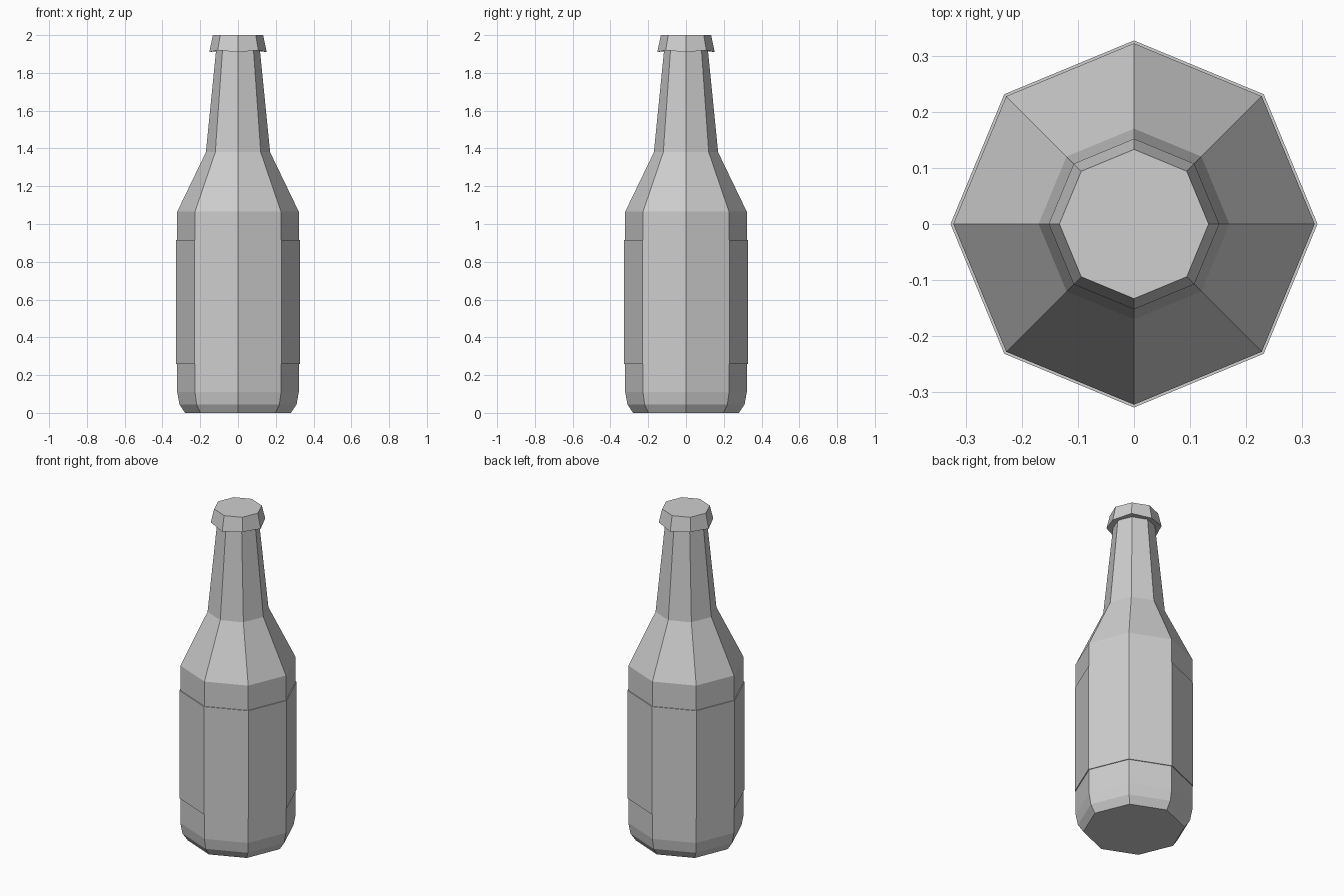
import bpy, bmesh
from math import cos, sin, pi

cube = bpy.data.objects.get("Cube")
if cube:
    bpy.data.objects.remove(cube, do_unlink=True)

SIDES = 8

grey = bpy.data.materials.new("plain_grey")
grey.use_nodes = True
colour = (0.62, 0.62, 0.62, 1)
grey.diffuse_color = colour
grey.node_tree.nodes["Principled BSDF"].inputs["Base Color"].default_value = colour


def lathe(name, profile, closed=False):
    """Turn (radius, height) points into a flat-shaded octagonal part with corners on the axes."""
    bm = bmesh.new()
    rings = [[bm.verts.new((r * cos(2 * pi * i / SIDES), r * sin(2 * pi * i / SIDES), z))
              for i in range(SIDES)] for r, z in profile]
    pairs = list(zip(rings, rings[1:]))
    if closed:
        pairs.append((rings[-1], rings[0]))
    else:
        bm.faces.new(rings[0][::-1])
        bm.faces.new(rings[-1])
    for low, high in pairs:
        for i in range(SIDES):
            j = (i + 1) % SIDES
            bm.faces.new((low[i], low[j], high[j], high[i]))
    bmesh.ops.recalc_face_normals(bm, faces=bm.faces)
    mesh = bpy.data.meshes.new(name)
    bm.to_mesh(mesh)
    bm.free()
    mesh.materials.append(grey)
    obj = bpy.data.objects.new(name, mesh)
    bpy.context.collection.objects.link(obj)
    return obj


# Bottle: chamfered base, straight body, sloped shoulder, tapering neck
lathe("bottle", [(0.28, 0), (0.31, 0.045), (0.322, 0.11), (0.322, 1.065),
                 (0.17, 1.38), (0.115, 1.93)])

# Thin label sleeve wrapped around the body
lathe("label", [(0.318, 0.26), (0.327, 0.26), (0.327, 0.915), (0.318, 0.915)], closed=True)

# Flared cap whose lower rim rises at every second corner
cap = lathe("cap", [(0.108, 1.92), (0.152, 1.91), (0.133, 2.0)])
for i in range(1, SIDES, 2):
    cap.data.vertices[SIDES + i].co.z += 0.01
